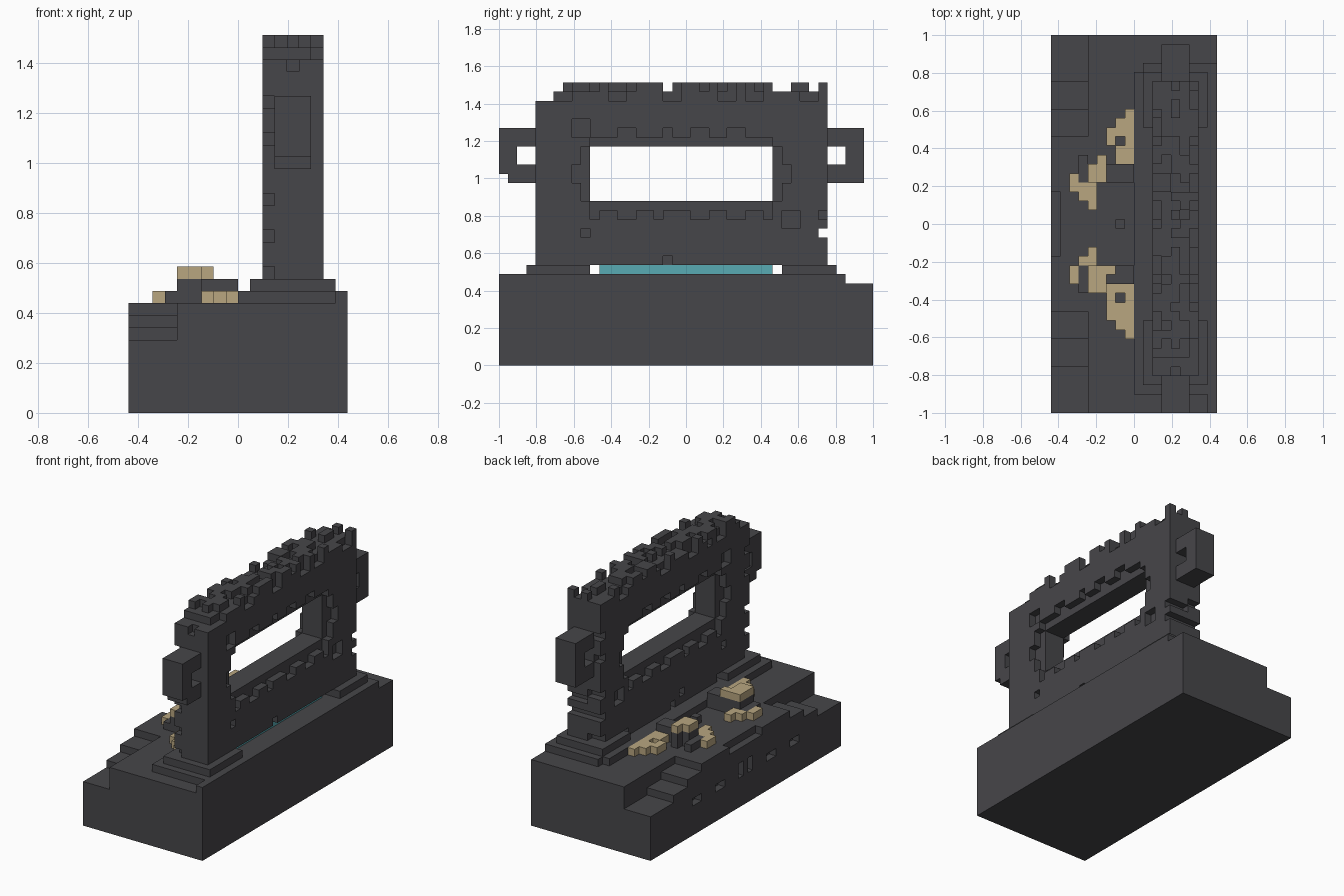
import bpy
import bmesh
import random
from itertools import product
from mathutils import Vector

random.seed(4)
UNIT = 2 / 41
ORIGIN = Vector((-9 * UNIT, -1, 0))

default_cube = bpy.data.objects.get("Cube")
if default_cube:
    bpy.data.objects.remove(default_cube, do_unlink=True)


def make_material(name, red, green, blue):
    colour = (red, green, blue, 1)
    material = bpy.data.materials.new(name)
    material.diffuse_color = colour
    material.use_nodes = True
    shader = next(n for n in material.node_tree.nodes if n.type == "BSDF_PRINCIPLED")
    shader.inputs["Base Color"].default_value = colour
    return material


stone = make_material("dark stone", .062, .061, .067)
sand = make_material("sandy bone", .479, .381, .216)
water = make_material("teal glow", .098, .41, .456)


def box(x, y, z):
    """Set of grid cells inside three half-open index ranges."""
    return set(product(range(*x), range(*y), range(*z)))


def mirror_y(cells):
    return cells | {(x, 40 - y, z) for x, y, z in cells}


def build(name, cells, material):
    """Turn a set of grid cells into a welded outer shell."""
    bm = bmesh.new()
    verts = {}

    def vert(corner):
        if corner not in verts:
            verts[corner] = bm.verts.new(ORIGIN + Vector(corner) * UNIT)
        return verts[corner]

    for cell in cells:
        for axis, side in product(range(3), (0, 1)):
            neighbour = list(cell)
            neighbour[axis] += 2 * side - 1
            if tuple(neighbour) in cells:
                continue
            u, v = (axis + 1) % 3, (axis + 2) % 3
            loop = []
            for du, dv in ((0, 0), (1, 0), (1, 1), (0, 1)):
                corner = list(cell)
                corner[axis] += side
                corner[u] += du
                corner[v] += dv
                loop.append(vert(tuple(corner)))
            bm.faces.new(loop if side else loop[::-1])
    mesh = bpy.data.meshes.new(name)
    bm.to_mesh(mesh)
    bm.free()
    mesh.materials.append(material)
    obj = bpy.data.objects.new(name, mesh)
    bpy.context.collection.objects.link(obj)


# Base block, with stairs climbing to the middle of the -x side
base = box((0, 18), (0, 41), (0, 9))
for height, y_start, y_end in ((6, 0, 5), (7, 5, 8), (8, 8, 11)):
    base -= mirror_y(box((0, 4), (y_start, y_end), (height, 9)))
base -= box((0, 1), (17, 24), (8, 9))
# Slots in the face below the stairs
for start in (9, 14):
    base -= mirror_y(box((0, 1), (start, start + 2), (4, 5)))
base -= mirror_y(box((0, 1), (19, 20), (4, 6)))
# Raised floor under the wall
base |= box((9, 18), (2, 38), (9, 10)) | box((17, 18), (0, 38), (9, 10))
base -= box((9, 10), (37, 38), (9, 10))
build("base", base, stone)

# Footings at both ends of the wall
build("footing_front", box((10, 17), (3, 10), (10, 11)), stone)
build("footing_back", box((10, 17), (31, 37), (10, 11)), stone)

# Glowing channel, half hidden by sills on the -x side
build("water_channel", box((12, 15), (11, 30), (10, 11)), water)
build("channel_sill", mirror_y(box((11, 12), (11, 20), (10, 11))), stone)

# Wall with its window
wall = box((11, 16), (4, 36), (11, 29))
wall |= box((11, 16), (6, 36), (29, 30))
wall -= box((11, 16), (10, 30), (18, 24))

# Crumbled recesses on both wall faces, given as y and z ranges
recesses = [
    ((10, 30), (17, 25)), ((9, 31), (18, 24)),
    ((8, 9), (20, 22)), ((31, 32), (20, 22)),
    ((8, 10), (25, 27)), ((9, 10), (14, 15)),
    ((31, 33), (15, 17)), ((12, 13), (29, 30)),
    ((18, 19), (11, 12)),
]
for start, end in ((13, 15), (18, 19), (21, 23), (25, 27)):
    recesses.append(((start, end), (25, 26)))
for start, end in ((10, 11), (13, 15), (17, 18), (21, 23), (25, 27), (29, 30)):
    recesses.append(((start, end), (16, 17)))
for x in (11, 15):
    for y_range, z_range in recesses:
        wall -= box((x, x + 1), y_range, z_range)

# Chipped corners and ends
for z in (11, 14, 17, 22, 25):
    wall -= box((11, 12), (4, 5), (z, z + 1))
    wall -= box((11, 12 + z % 2), (35, 36), (z, z + 1))
wall -= box((11, 16), (35, 36), (14, 15))
wall -= box((13, 16), (35, 36), (16, 17))
wall -= box((13, 14), (4, 5), (28, 29))

# Ragged crest
for y in range(7, 36):
    if y in (18, 30, 31, 34):
        continue
    kept = random.sample(range(11, 16), random.choice((2, 3, 3, 4)))
    wall |= {(x, y, 30) for x in kept}
for y in range(6, 36, 3):
    edge = random.choice((11, 15))
    wall -= box((edge, edge + 1), (y, y + 2), (29, 31))
build("wall", wall, stone)

# Ring handles on the wall ends
front_handle = box((12, 15), (0, 4), (20, 26)) - box((12, 15), (2, 4), (22, 24))
front_handle -= box((12, 15), (0, 1), (20, 21))
build("front_handle", front_handle, stone)
back_handle = box((12, 15), (36, 40), (20, 26)) - box((12, 15), (36, 38), (22, 24))
build("back_handle", back_handle, stone)

# Dark rocks in front of the wall
rocks = box((4, 9), (25, 27), (9, 11)) | box((5, 6), (27, 28), (9, 11))
rocks |= box((4, 6), (13, 16), (9, 11)) | box((6, 9), (14, 16), (9, 11))
rocks |= box((3, 4), (25, 28), (9, 10)) | box((3, 4), (13, 16), (9, 10))
rocks |= box((7, 8), (20, 21), (9, 10))
build("rocks", rocks, stone)


def strips(z, columns):
    """One-cell-high strips along y, given as x, start and end."""
    cells = set()
    for x, start, end in columns:
        cells |= box((x, x + 1), (start, end), (z, z + 1))
    return cells


# Sandy pieces on the floor and on top of the rocks
back_low = strips(9, ((8, 27, 33), (7, 27, 29), (7, 30, 32), (6, 29, 31),
                      (4, 22, 25), (3, 23, 25), (2, 24, 26)))
front_low = strips(9, ((8, 8, 14), (7, 9, 12), (7, 13, 14), (6, 10, 14),
                       (4, 16, 18), (3, 16, 17), (2, 14, 16)))
build("back_floor_bones", back_low, sand)
build("front_floor_bones", front_low, sand)
build("back_top_bones", strips(11, ((4, 25, 27), (5, 25, 28))), sand)
build("front_top_bones", strips(11, ((4, 13, 16), (5, 13, 16), (6, 15, 16))), sand)
